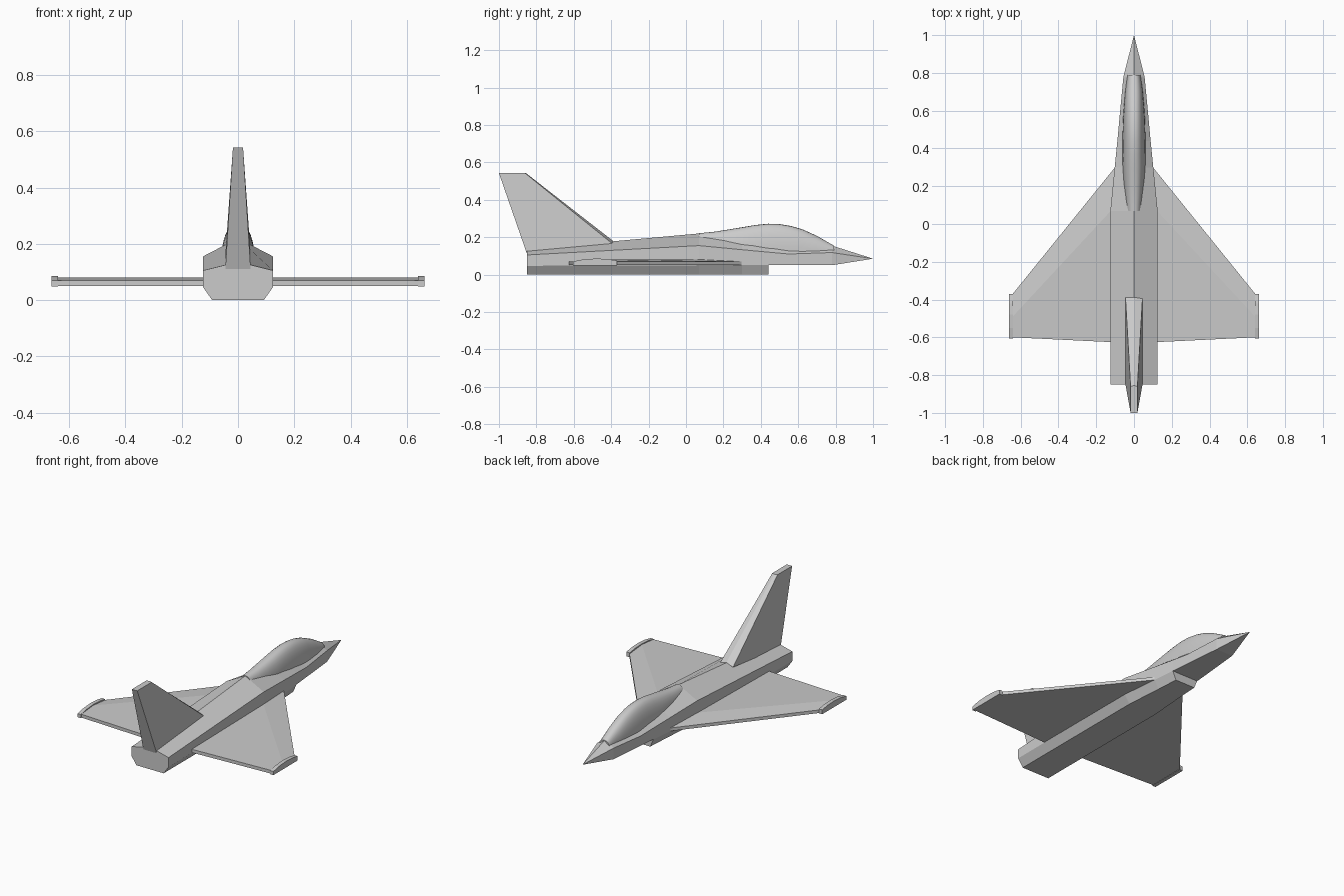
import bpy, bmesh, math


def loft(name, rings, mirror=False):
    """Skin a row of equal-length closed rings and cap both ends."""
    bm = bmesh.new()
    loops = [[bm.verts.new(p) for p in ring] for ring in rings]
    n = len(loops[0])
    for a, b in zip(loops, loops[1:]):
        for i in range(n):
            j = (i + 1) % n
            bm.faces.new((a[i], a[j], b[j], b[i]))
    bm.faces.new(loops[0])
    bm.faces.new(loops[-1])
    bmesh.ops.remove_doubles(bm, verts=bm.verts, dist=1e-5)
    bmesh.ops.recalc_face_normals(bm, faces=bm.faces)
    mesh = bpy.data.meshes.new(name)
    bm.to_mesh(mesh)
    bm.free()
    obj = bpy.data.objects.new(name, mesh)
    bpy.context.collection.objects.link(obj)
    if mirror:
        obj.modifiers.new("mirror", 'MIRROR')
    return obj


def body_ring(y, w, bottom_w, bottom, chine, shoulder, ridge):
    half = [(bottom_w, bottom), (w, chine), (w, shoulder)]
    pts = half + [(0, ridge)] + [(-x, z) for x, z in reversed(half)]
    return [(x, y, z) for x, z in pts]


# Fuselage: faceted hull with roof ridge, stepped belly intake and pointed nose
loft("fuselage", [body_ring(*s) for s in (
    (-0.85, 0.125, 0.092, 0.0, 0.047, 0.105, 0.136),
    (0.07, 0.125, 0.092, 0.0, 0.05, 0.155, 0.22),
    (0.30, 0.102, 0.075, 0.0, 0.05, 0.133, 0.199),
    (0.44, 0.088, 0.066, 0.0, 0.05, 0.12, 0.186),
    (0.44, 0.088, 0.066, 0.05, 0.05, 0.12, 0.186),
    (0.55, 0.078, 0.058, 0.05, 0.05, 0.11, 0.176),
    (0.78, 0.056, 0.042, 0.05, 0.05, 0.118, 0.155),
    (1.0, 0.0, 0.0, 0.085, 0.085, 0.085, 0.085),
)])


# Canopy: smooth bubble sunk into the roof
def canopy_ring(y, w, base, top, n=16):
    ring = []
    for i in range(n + 1):
        a = math.pi * i / n
        c, s = math.cos(a), max(math.sin(a), 0.0)
        x = math.copysign(abs(c) ** 0.85, c) * w
        ring.append((x, y, base + (top - base) * s ** 0.85))
    return ring


canopy = loft("canopy", [canopy_ring(*s) for s in (
    (0.07, 0.042, 0.15, 0.221),
    (0.15, 0.050, 0.13, 0.229),
    (0.22, 0.057, 0.12, 0.240),
    (0.30, 0.062, 0.11, 0.253),
    (0.37, 0.062, 0.11, 0.265),
    (0.44, 0.061, 0.11, 0.272),
    (0.50, 0.060, 0.11, 0.270),
    (0.56, 0.058, 0.11, 0.260),
    (0.62, 0.054, 0.11, 0.243),
    (0.70, 0.047, 0.11, 0.207),
    (0.79, 0.036, 0.11, 0.155),
)])
bpy.context.view_layer.objects.active = canopy
canopy.select_set(True)
bpy.ops.object.shade_smooth_by_angle(angle=math.radians(40))


# Delta wings: thin plates with a crease behind the leading edge
def wing_ring(x, lead, crease, trail):
    return [(x, lead, 0.05), (x, lead, 0.069), (x, crease, 0.081),
            (x, trail, 0.07), (x, trail, 0.05)]


loft("wings", [wing_ring(0.085, 0.319, 0.11, -0.627),
               wing_ring(0.642, -0.37, -0.49, -0.60)], mirror=True)

# Wing-tip rails
rail = [(-0.37, 0.048), (-0.37, 0.075), (-0.42, 0.083), (-0.48, 0.086),
        (-0.55, 0.081), (-0.605, 0.07), (-0.605, 0.048)]
loft("wing_tip_rails", [[(x, y, z) for y, z in rail] for x in (0.64, 0.663)],
     mirror=True)

# Tail fin: swept, blunt and tapering upward
loft("tail_fin", [
    [(0.045, -0.85, 0.11), (0.045, -0.39, 0.162), (0, -0.39, 0.18),
     (-0.045, -0.39, 0.162), (-0.045, -0.85, 0.11)],
    [(0.018, -1.0, 0.542), (0.018, -0.86, 0.542), (0, -0.855, 0.542),
     (-0.018, -0.86, 0.542), (-0.018, -1.0, 0.542)],
])
